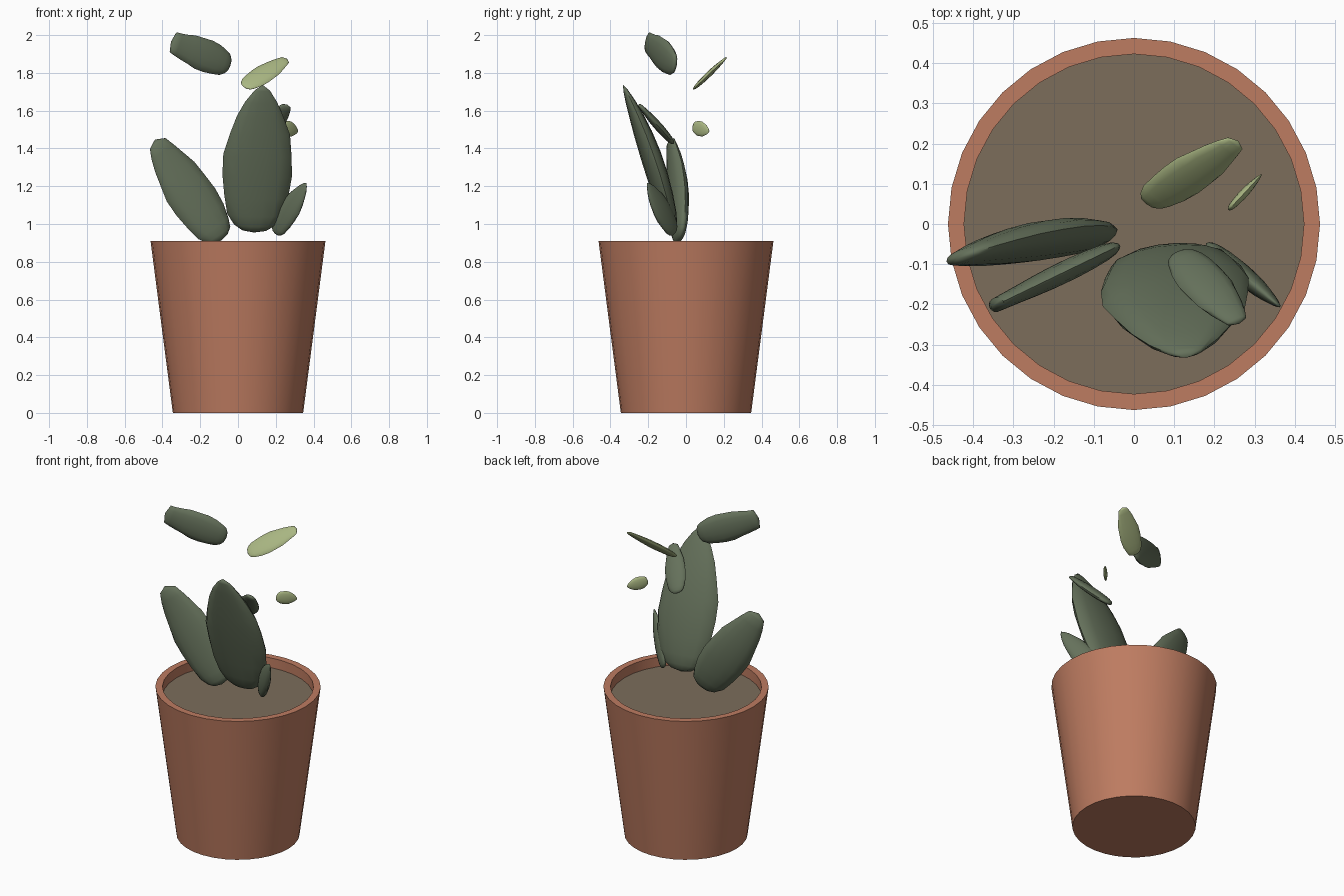
import bpy, bmesh, math
from mathutils import Vector

if "Cube" in bpy.data.objects:
    bpy.data.objects.remove(bpy.data.objects["Cube"])


def material(name, rgb):
    """Flat colour given as sRGB 0-255, stored linear."""
    m = bpy.data.materials.new(name)
    m.diffuse_color = [((c / 255 + 0.055) / 1.055) ** 2.4 for c in rgb] + [1]
    m.use_nodes = True
    m.node_tree.nodes["Principled BSDF"].inputs["Base Color"].default_value = m.diffuse_color
    return m


TERRACOTTA = material("terracotta", (190, 124, 97))
SOIL = material("soil brown", (124, 109, 91))
DARK_GREEN = material("dark leaf green", (101, 113, 91))
LIGHT_GREEN = material("light leaf green", (170, 183, 131))


def finish(name, bm, mat, angle):
    bmesh.ops.recalc_face_normals(bm, faces=bm.faces)
    mesh = bpy.data.meshes.new(name)
    bm.to_mesh(mesh)
    bm.free()
    mesh.materials.append(mat)
    ob = bpy.data.objects.new(name, mesh)
    bpy.context.collection.objects.link(ob)
    bpy.ops.object.select_all(action='DESELECT')
    ob.select_set(True)
    bpy.context.view_layer.objects.active = ob
    bpy.ops.object.shade_smooth_by_angle(angle=math.radians(angle))
    return ob


def bridge(bm, rings):
    for a, b in zip(rings, rings[1:]):
        n = len(a)
        for i in range(n):
            bm.faces.new((a[i], a[(i + 1) % n], b[(i + 1) % n], b[i]))


def turned(name, profile, mat, sides=32):
    """Closed shape turned around z from (radius, height) pairs, capped at both ends."""
    bm = bmesh.new()
    rings = [[bm.verts.new((r * math.cos(i * math.tau / sides),
                            r * math.sin(i * math.tau / sides), z))
              for i in range(sides)] for r, z in profile]
    bridge(bm, rings)
    bm.faces.new(rings[0])
    bm.faces.new(rings[-1])
    return finish(name, bm, mat, 30)


# Leaf outline: position along the axis, share of full width
OUTLINE = [(0.015, 0.36), (0.05, 0.60), (0.12, 0.78), (0.24, 0.92), (0.38, 1.0),
           (0.52, 0.98), (0.66, 0.86), (0.78, 0.67), (0.88, 0.46), (0.96, 0.22)]


def leaf(name, base, tip, normal, width, thick, mat, blunt=0.0, bend=0.0, sides=14):
    """Flattened pod from base to tip, its flat side facing the normal."""
    base, tip = Vector(base), Vector(tip)
    axis = tip - base
    side = axis.cross(Vector(normal)).normalized()
    out = side.cross(axis).normalized()
    bm = bmesh.new()
    rings = []
    for k, (t, w) in enumerate(OUTLINE):
        w += blunt * t * t * (1 - w)
        centre = base + axis * t + out * bend * 4 * t * (1 - t)
        ring = []
        for i in range(sides):
            a = i * math.tau / sides
            wob = 1 + 0.025 * math.sin(2.3 * k + 3 * a)
            ring.append(bm.verts.new(centre + side * (math.cos(a) * w * wob * width / 2)
                                     + out * (math.sin(a) * w * thick / 2)))
        rings.append(ring)
    bridge(bm, rings)
    for ring, point in ((rings[0], base), (rings[-1], tip)):
        v = bm.verts.new(point)
        for i in range(sides):
            bm.faces.new((ring[i], ring[(i + 1) % sides], v))
    return finish(name, bm, mat, 60)


# Pot with a vertical inner lip, and the soil inside it
turned("pot", [(0.345, 0), (0.463, 0.91), (0.423, 0.91), (0.423, 0.84)], TERRACOTTA)
turned("soil", [(0.423, 0.842), (0.423, 0.85)], SOIL)

# Leaves growing from the soil
leaf("centre_leaf", (0.085, -0.07, 0.955), (0.13, -0.333, 1.737), (0.08, -0.94, -0.33),
     0.37, 0.11, DARK_GREEN, bend=-0.02)
leaf("left_leaf", (-0.085, -0.035, 0.915), (-0.44, -0.085, 1.447), (0.27, -0.95, 0.08),
     0.26, 0.09, DARK_GREEN, blunt=0.25, bend=-0.015)
leaf("right_leaf", (0.195, -0.06, 0.95), (0.362, -0.205, 1.217), (0.63, 0.77, 0.0),
     0.13, 0.05, DARK_GREEN)
leaf("back_leaf", (0.11, -0.07, 1.43), (0.262, -0.248, 1.632), (0.0, 0.72, 0.68),
     0.125, 0.045, DARK_GREEN, blunt=0.3)

# Leaves hovering above the plant
leaf("top_leaf", (-0.04, -0.055, 1.84), (-0.355, -0.207, 1.965), (0.43, -0.90, 0.0),
     0.175, 0.055, DARK_GREEN, blunt=0.6)
leaf("light_leaf", (0.03, 0.05, 1.725), (0.26, 0.207, 1.875), (0.0, -0.7, 0.7),
     0.125, 0.03, LIGHT_GREEN, blunt=0.3)
leaf("small_light_leaf", (0.236, 0.036, 1.515), (0.318, 0.124, 1.49), (0.7, -0.7, 0.0),
     0.08, 0.022, LIGHT_GREEN)
